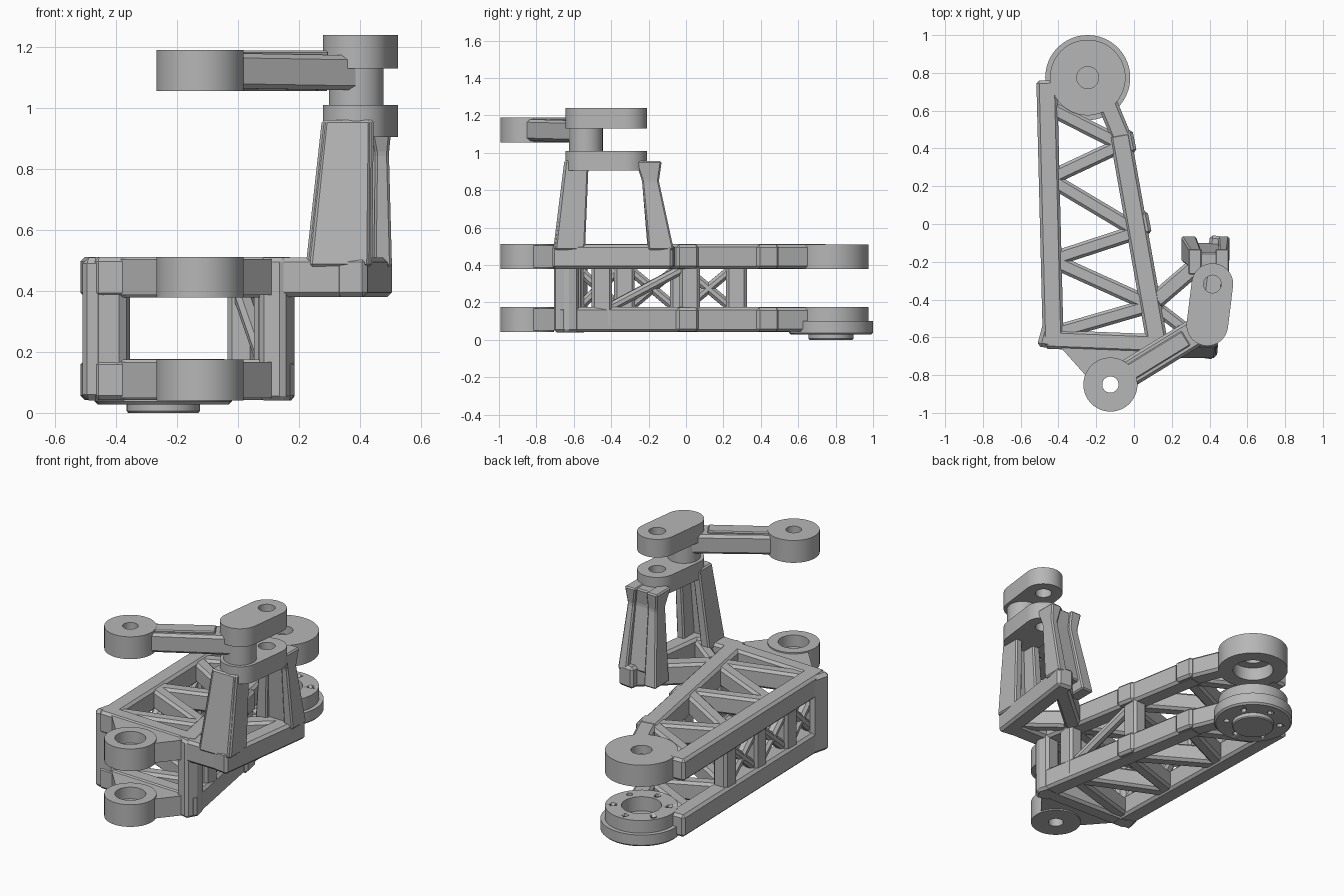
import bpy, bmesh, math
from mathutils import Vector, Matrix

if "Cube" in bpy.data.objects:
    bpy.data.objects.remove(bpy.data.objects["Cube"])

grey = bpy.data.materials.new("matte_grey")
grey.use_nodes = True
COLOUR = (0.47, 0.47, 0.47, 1)
grey.diffuse_color = COLOUR
grey.node_tree.nodes["Principled BSDF"].inputs["Base Color"].default_value = COLOUR


def finish(bm, name, chamfer=0.0, smooth=False):
    if chamfer:
        bmesh.ops.bevel(bm, geom=bm.edges[:], offset=chamfer, segments=1, affect='EDGES')
    bmesh.ops.recalc_face_normals(bm, faces=bm.faces[:])
    mesh = bpy.data.meshes.new(name)
    bm.to_mesh(mesh)
    bm.free()
    mesh.materials.append(grey)
    ob = bpy.data.objects.new(name, mesh)
    bpy.context.collection.objects.link(ob)
    if smooth:
        bpy.ops.object.select_all(action='DESELECT')
        ob.select_set(True)
        bpy.context.view_layer.objects.active = ob
        bpy.ops.object.shade_smooth_by_angle(angle=math.radians(30))
    return ob


def bar(name, a, b, width, height, chamfer=0.015):
    """Chamfered beam between two points."""
    a, b = Vector(a), Vector(b)
    d = (b - a).normalized()
    side = d.cross(Vector((0, 0, 1)))
    side = side.normalized() if side.length > 0.01 else Vector((1, 0, 0))
    rot = Matrix((d, side, side.cross(d))).transposed().to_4x4()
    bm = bmesh.new()
    size = Matrix.Diagonal(((b - a).length, width, height, 1))
    bmesh.ops.create_cube(bm, size=1, matrix=Matrix.Translation((a + b) / 2) @ rot @ size)
    return finish(bm, name, chamfer)


def lathe(name, centre, profile, closed=True, steps=64):
    """Revolve a (radius, height) profile about a vertical axis."""
    bm = bmesh.new()
    rings = [[bm.verts.new((centre[0] + r * math.cos(2 * math.pi * i / steps),
                            centre[1] + r * math.sin(2 * math.pi * i / steps), z))
              for i in range(steps)] for r, z in profile]
    pairs = list(zip(rings, rings[1:])) + ([(rings[-1], rings[0])] if closed else [])
    for low, high in pairs:
        for i in range(steps):
            j = (i + 1) % steps
            bm.faces.new((low[i], low[j], high[j], high[i]))
    bmesh.ops.remove_doubles(bm, verts=bm.verts[:], dist=1e-5)
    return finish(bm, name, smooth=True)


def prism(name, outline, z0, z1, chamfer=0.0):
    bm = bmesh.new()
    face = bm.faces.new([bm.verts.new((x, y, z0)) for x, y in outline])
    geom = bmesh.ops.extrude_face_region(bm, geom=[face])["geom"]
    bmesh.ops.translate(bm, vec=(0, 0, z1 - z0),
                        verts=[v for v in geom if isinstance(v, bmesh.types.BMVert)])
    return finish(bm, name, chamfer)


def loft(name, sections):
    """Skin between rectangles given as (x0, x1, y0, y1, z)."""
    bm = bmesh.new()
    rings = [[bm.verts.new(p) for p in ((x0, y0, z), (x1, y0, z), (x1, y1, z), (x0, y1, z))]
             for x0, x1, y0, y1, z in sections]
    for low, high in zip(rings, rings[1:]):
        for i in range(4):
            j = (i + 1) % 4
            bm.faces.new((low[i], low[j], high[j], high[i]))
    bm.faces.new(rings[0])
    bm.faces.new(rings[-1])
    return finish(bm, name, 0.008)


def drill(ob, points, radius, z0, z1):
    for x, y in points:
        cutter = lathe("drill_helper", (x, y), [(0, z0), (radius, z0), (radius, z1), (0, z1)],
                       closed=False, steps=24)
        cutter.hide_render = True
        cutter.hide_set(True)
        cutter.display_type = 'WIRE'
        mod = ob.modifiers.new("hole", 'BOOLEAN')
        mod.operation = 'DIFFERENCE'
        mod.solver = 'EXACT'
        mod.object = cutter


SHOULDER, ELBOW, PIN, HOLE = (-0.245, 0.775), (-0.125, -0.85), (0.388, -0.535), (0.415, -0.318)
DECKS = {"lower": 0.108, "upper": 0.445}
BACK_L, FRONT_L = Vector((-0.462, 0.76)), Vector((-0.427, -0.62))
BACK_R, FRONT_R = Vector((-0.075, 0.48)), Vector((0.132, -0.64))


def on_wall(left, y):
    a, b = (BACK_L, FRONT_L) if left else (BACK_R, FRONT_R)
    return a.lerp(b, (y - a.y) / (b.y - a.y))


def at(p, z):
    return (p[0], p[1], z)


# Two flat truss decks
zigzag = [0.62, 0.42, 0.24, -0.04, -0.19, -0.43, -0.58]
for deck, z in DECKS.items():
    bar(deck + "_left_rail", at(BACK_L, z), at(FRONT_L + Vector((0, -0.03)), z), 0.11, 0.133)
    bar(deck + "_right_rail", at(BACK_R, z), at(FRONT_R + Vector((0, -0.04)), z), 0.112, 0.133)
    bar(deck + "_right_rail_neck", (-0.15, 0.66, z), (-0.05, 0.42, z), 0.105, 0.128)
    bar(deck + "_front_rail", (-0.47, -0.61, z), (0.16, -0.635, z), 0.1, 0.133)
    for i, (ya, yb) in enumerate(zip(zigzag, zigzag[1:])):
        bar(deck + "_zigzag_brace", at(on_wall(i % 2 == 0, ya), z),
            at(on_wall(i % 2 == 1, yb), z), 0.08, 0.115)
    # Front lug and its tapered bracket
    lo, hi = z - 0.067, z + 0.067
    prism(deck + "_lug_bracket", [(-0.40, -0.64), (-0.24, -0.82), (-0.2, -0.76), (-0.05, -0.76),
                                  (0.01, -0.82), (0.11, -0.70), (0.11, -0.64)], lo + 0.008, hi - 0.008)
    lathe(deck + "_lug", ELBOW, [(0.043, lo), (0.143, lo), (0.143, hi), (0.085, hi),
                                 (0.085, hi - 0.07), (0.043, hi - 0.07)])
    # Raised bands on the outer side of the right rail
    for y in (0.43, 0.0):
        x = on_wall(False, y).x + 0.015
        bar(deck + "_rail_band", (x - 0.012, y + 0.06, z), (x + 0.012, y - 0.06, z), 0.11, 0.128)

# Posts and bracing of the side walls
Z0, Z1 = 0.06, 0.49
posts = {True: [0.27, -0.03, -0.33, -0.6], False: [0.02, -0.45]}
for left, ys in posts.items():
    wall = "left_wall" if left else "right_wall"
    for y in ys:
        bar(wall + "_post", at(on_wall(left, y), Z0), at(on_wall(left, y), Z1), 0.09, 0.11)
    for ya, yb in zip(ys, ys[1:]):
        a, b = on_wall(left, ya), on_wall(left, yb)
        bar(wall + "_brace", at(a, 0.40), at(b, 0.15), 0.06, 0.05)
        if left:
            bar(wall + "_cross_brace", at(a, 0.15), at(b, 0.40), 0.06, 0.05)
prism("front_left_column", [(-0.515, -0.65), (-0.37, -0.66), (-0.35, -0.57), (-0.48, -0.52)], 0.04, 0.51, 0.02)
prism("front_right_column", [(0.07, -0.69), (0.15, -0.71), (0.19, -0.64), (0.17, -0.57), (0.07, -0.58)],
      0.04, 0.51, 0.015)

# Rear bearing eye and drive hub
lathe("upper_bearing_eye", SHOULDER, [(0.115, 0.38), (0.2, 0.38), (0.2, 0.511), (0.058, 0.511),
                                      (0.058, 0.46), (0.115, 0.46)])
hub = lathe("drive_hub", SHOULDER, [(0, 0), (0.115, 0), (0.12, 0.006), (0.12, 0.028), (0.215, 0.028),
                                    (0.225, 0.038), (0.225, 0.10), (0.2, 0.10), (0.2, 0.176),
                                    (0.11, 0.176), (0.11, 0.09), (0.07, 0.09), (0.07, 0.05), (0, 0.05)],
            closed=False)
ring = [(SHOULDER[0] + 0.155 * math.cos(a), SHOULDER[1] + 0.155 * math.sin(a))
        for a in (math.pi / 3 * (k + 0.5) for k in range(6))]
drill(hub, ring, 0.017, -0.1, 0.3)

# Outrigger frame beside the upper deck
zu = DECKS["upper"]
bar("outrigger_front_beam", (0.12, -0.64, zu), (0.42, -0.645, zu), 0.12, 0.13)
bar("outrigger_outer_beam", (0.37, -0.71, zu), (0.455, -0.065, zu), 0.105, 0.13)
bar("outrigger_back_strut", (0.11, -0.41, zu), (0.47, -0.10, zu), 0.095, 0.13)
bar("outrigger_corner_brace", (0.13, -0.45, zu), (0.35, -0.62, zu), 0.07, 0.11)

# Channel-shaped trestle legs
loft("front_leg_web", [(0.235, 0.43, -0.71, -0.64, 0.48), (0.285, 0.435, -0.65, -0.60, 0.96)])
loft("front_leg_left_flange", [(0.222, 0.28, -0.70, -0.54, 0.48), (0.275, 0.325, -0.645, -0.52, 0.96)])
loft("front_leg_right_flange", [(0.39, 0.44, -0.70, -0.54, 0.48), (0.40, 0.445, -0.645, -0.52, 0.96)])
loft("back_leg_web", [(0.29, 0.48, -0.18, -0.10, 0.48), (0.33, 0.47, -0.225, -0.165, 0.85),
                      (0.33, 0.47, -0.25, -0.15, 0.95)])
loft("back_leg_left_flange", [(0.25, 0.33, -0.20, -0.065, 0.42), (0.30, 0.36, -0.235, -0.145, 0.85),
                              (0.285, 0.36, -0.27, -0.13, 0.955)])
loft("back_leg_right_flange", [(0.445, 0.505, -0.20, -0.065, 0.48), (0.45, 0.495, -0.235, -0.145, 0.85),
                               (0.43, 0.505, -0.27, -0.13, 0.955)])

# Capsule links joined by a pin, smooth only around the side wall
axis = (Vector(HOLE) - Vector(PIN)).normalized()
heading = math.atan2(axis.y, axis.x)


def capsule(radius):
    return [(c[0] + radius * math.cos(heading + turn + math.pi * k / 24),
             c[1] + radius * math.sin(heading + turn + math.pi * k / 24))
            for c, turn in ((HOLE, -math.pi / 2), (PIN, math.pi / 2)) for k in range(25)]


for name, lo, hi in (("lower_link", 0.905, 1.01), ("upper_link", 1.13, 1.24)):
    link = prism(name, capsule(0.11), lo, hi)
    for face in link.data.polygons:
        face.use_smooth = abs(face.normal.z) < 0.5
    drill(link, [HOLE], 0.047, lo - 0.1, hi + 0.1)
lathe("link_pin", PIN, [(0, 0.98), (0.09, 0.98), (0.09, 1.16), (0, 1.16)], closed=False)

# Upper arm reaching to its end eye
direction = (Vector(PIN) - Vector(ELBOW)).normalized()
start, end = Vector(ELBOW) + direction * 0.09, Vector(PIN) - direction * 0.02
bar("arm_beam", at(start, 1.122), at(end, 1.115), 0.15, 0.115)
bar("arm_rib", at(start, 1.122), at(start + direction * 0.38, 1.122), 0.09, 0.132, 0.006)
lathe("arm_eye", ELBOW, [(0.043, 1.055), (0.143, 1.055), (0.143, 1.19), (0.043, 1.19)])
